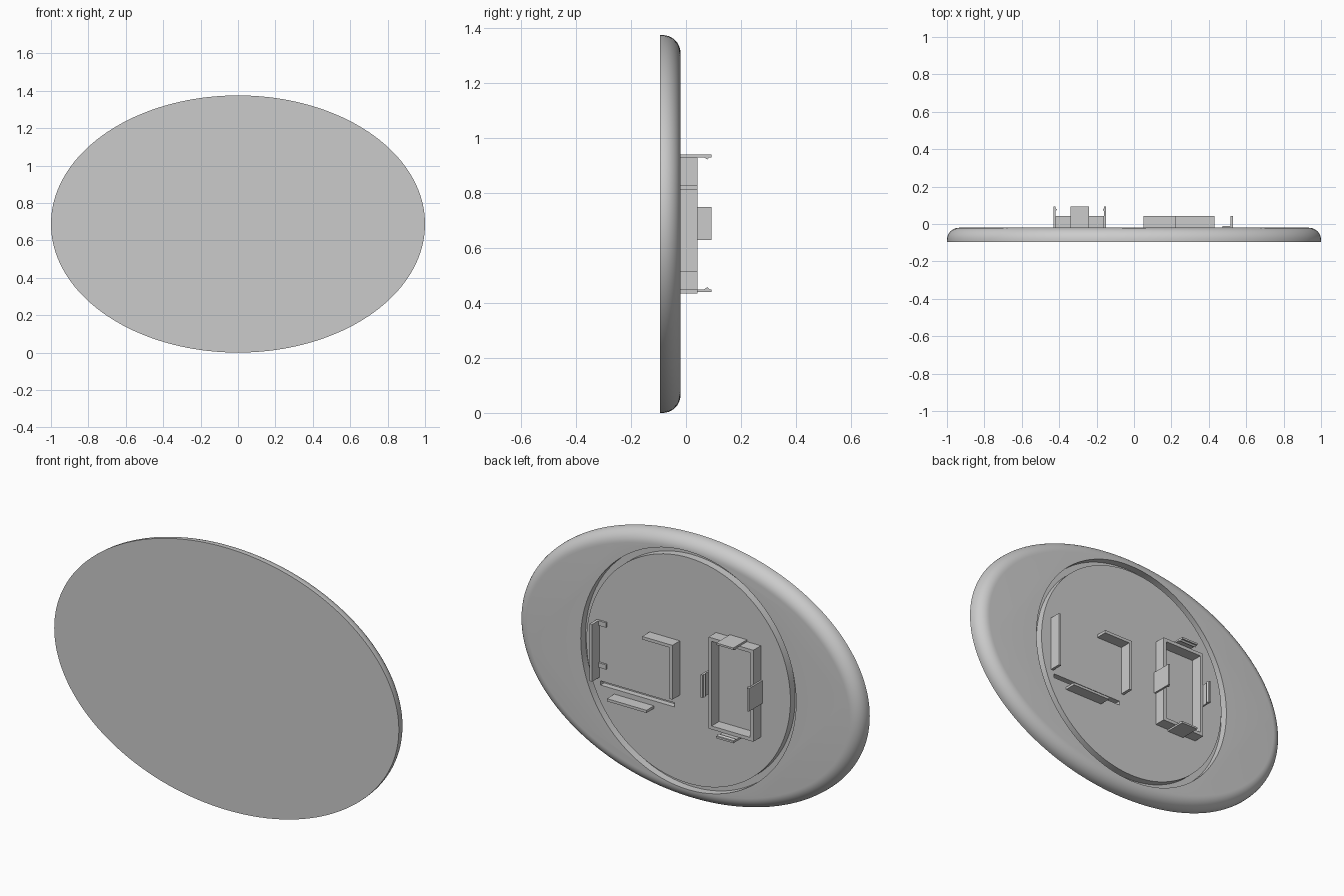
import bpy, bmesh, math
from mathutils import Vector

cube = bpy.data.objects.get("Cube")
if cube:
    bpy.data.objects.remove(cube, do_unlink=True)

grey = bpy.data.materials.new("matte grey")
grey.use_nodes = True
grey.diffuse_color = (0.6, 0.6, 0.6, 1)
grey.node_tree.nodes["Principled BSDF"].inputs["Base Color"].default_value = (0.6, 0.6, 0.6, 1)

HALF_X, HALF_Z = 1.0, 0.6875
FRONT, BACK, FILLET = -0.095, -0.02, 0.065
ROOT = BACK - 0.004          # parts sink slightly into the plate


def make(name, bm):
    bmesh.ops.recalc_face_normals(bm, faces=bm.faces)
    mesh = bpy.data.meshes.new(name)
    bm.to_mesh(mesh)
    bm.free()
    mesh.materials.append(grey)
    obj = bpy.data.objects.new(name, mesh)
    bpy.context.collection.objects.link(obj)
    return obj


def add_box(bm, x, y, z):
    """Box from (low, high) ranges on each axis."""
    verts = bmesh.ops.create_cube(bm, size=1)["verts"]
    for v in verts:
        v.co = Vector([(r[0] + r[1]) / 2 + c * (r[1] - r[0]) for c, r in zip(v.co, (x, y, z))])


def boxes(name, *ranges):
    bm = bmesh.new()
    for x, y, z in ranges:
        add_box(bm, x, y, z)
    return make(name, bm)


def loft(bm, rings, closed=False):
    """Bridge successive vertex rings; cap the ends unless closed."""
    n = len(rings[0])
    pairs = list(zip(rings, rings[1:] + rings[:1])) if closed else list(zip(rings, rings[1:]))
    for a, b in pairs:
        for i in range(n):
            j = (i + 1) % n
            bm.faces.new((a[i], a[j], b[j], b[i]))
    if not closed:
        bm.faces.new(rings[0])
        bm.faces.new(rings[-1])


# Oval plate with a rounded back edge
def oval_ring(bm, inset, y, n=160):
    ring = []
    for i in range(n):
        t = math.tau * i / n
        c, s = math.cos(t), math.sin(t)
        normal = Vector((c / HALF_X, 0, s / HALF_Z)).normalized()
        ring.append(bm.verts.new(Vector((HALF_X * c, y, HALF_Z + HALF_Z * s)) - normal * inset))
    return ring


bm = bmesh.new()
rings = [oval_ring(bm, 0, FRONT)]
for k in range(11):
    a = math.pi / 2 * k / 10
    rings.append(oval_ring(bm, FILLET * (1 - math.cos(a)), BACK - FILLET * (1 - math.sin(a))))
loft(bm, rings)
plate = make("oval_plate", bm)

# Circular groove and straight slot cut into the back
bm = bmesh.new()
tube = []
for r, y in ((0.592, -0.06), (0.625, -0.06), (0.625, 0.05), (0.592, 0.05)):
    tube.append([bm.verts.new((r * math.cos(math.tau * i / 128), y, HALF_Z + r * math.sin(math.tau * i / 128)))
                 for i in range(128)])
loft(bm, tube, closed=True)
groove = make("groove_cutter", bm)
slot = boxes("slot_cutter", ((0.08, 0.51), (-0.05, 0.05), (0.475, 0.497)))

bpy.context.view_layer.objects.active = plate
for cutter in (groove, slot):
    cutter.hide_render = True
    mod = plate.modifiers.new("cut", "BOOLEAN")
    mod.operation = "DIFFERENCE"
    mod.solver = "EXACT"
    mod.object = cutter
    bpy.ops.object.modifier_apply(modifier=mod.name)
    bpy.data.objects.remove(cutter, do_unlink=True)
bpy.ops.object.select_all(action="DESELECT")
plate.select_set(True)
bpy.ops.object.shade_smooth_by_angle(angle=math.radians(30))

# Rectangular frame
X0, X1, Z0, Z1, WALL, TOP = -0.42, -0.16, 0.45, 0.93, 0.018, 0.042
depth = (ROOT, TOP)
bm = bmesh.new()
corners = [(X0, Z0), (X1, Z0), (X1, Z1), (X0, Z1)]
inner = [(X0 + WALL, Z0 + WALL), (X1 - WALL, Z0 + WALL), (X1 - WALL, Z1 - WALL), (X0 + WALL, Z1 - WALL)]
loft(bm, [[bm.verts.new((x, y, z)) for x, z in pts]
          for pts, y in ((corners, ROOT), (corners, TOP), (inner, TOP), (inner, ROOT))], closed=True)
make("rectangular_frame", bm)

# Snap clips on the four sides, each with a barb pointing inward
PROFILE = [(0, ROOT), (0.01, ROOT), (0.01, 0.093), (0, 0.093), (0, 0.085), (-0.008, 0.078), (0, 0.066)]


def clip(name, centre, outward, half_width):
    out = Vector(outward)
    along = Vector((out.z, 0, out.x))
    bm = bmesh.new()
    loft(bm, [[bm.verts.new(Vector(centre) + out * d + along * side * half_width + Vector((0, y, 0)))
               for d, y in PROFILE] for side in (-1, 1)])
    make(name, bm)


mid_x, mid_z = (X0 + X1) / 2, (Z0 + Z1) / 2
clip("left_clip", (X1, 0, mid_z), (1, 0, 0), 0.06)
clip("right_clip", (X0, 0, mid_z), (-1, 0, 0), 0.06)
clip("top_clip", (mid_x, 0, Z1), (0, 0, 1), 0.05)
clip("bottom_clip", (mid_x, 0, Z0), (0, 0, -1), 0.05)

# Corner bracket, lower shelf and side post with two low feet
boxes("corner_bracket",
      ((0.05, 0.066), depth, (0.545, 0.83)),
      ((0.066, 0.225), depth, (0.814, 0.83)))
boxes("lower_shelf", ((0.2, 0.43), depth, (0.435, 0.449)))
boxes("side_post",
      ((0.515, 0.53), depth, (0.515, 0.815)),
      ((0.472, 0.515), (ROOT, -0.01), (0.79, 0.815)),
      ((0.472, 0.515), (ROOT, -0.01), (0.57, 0.595)))
